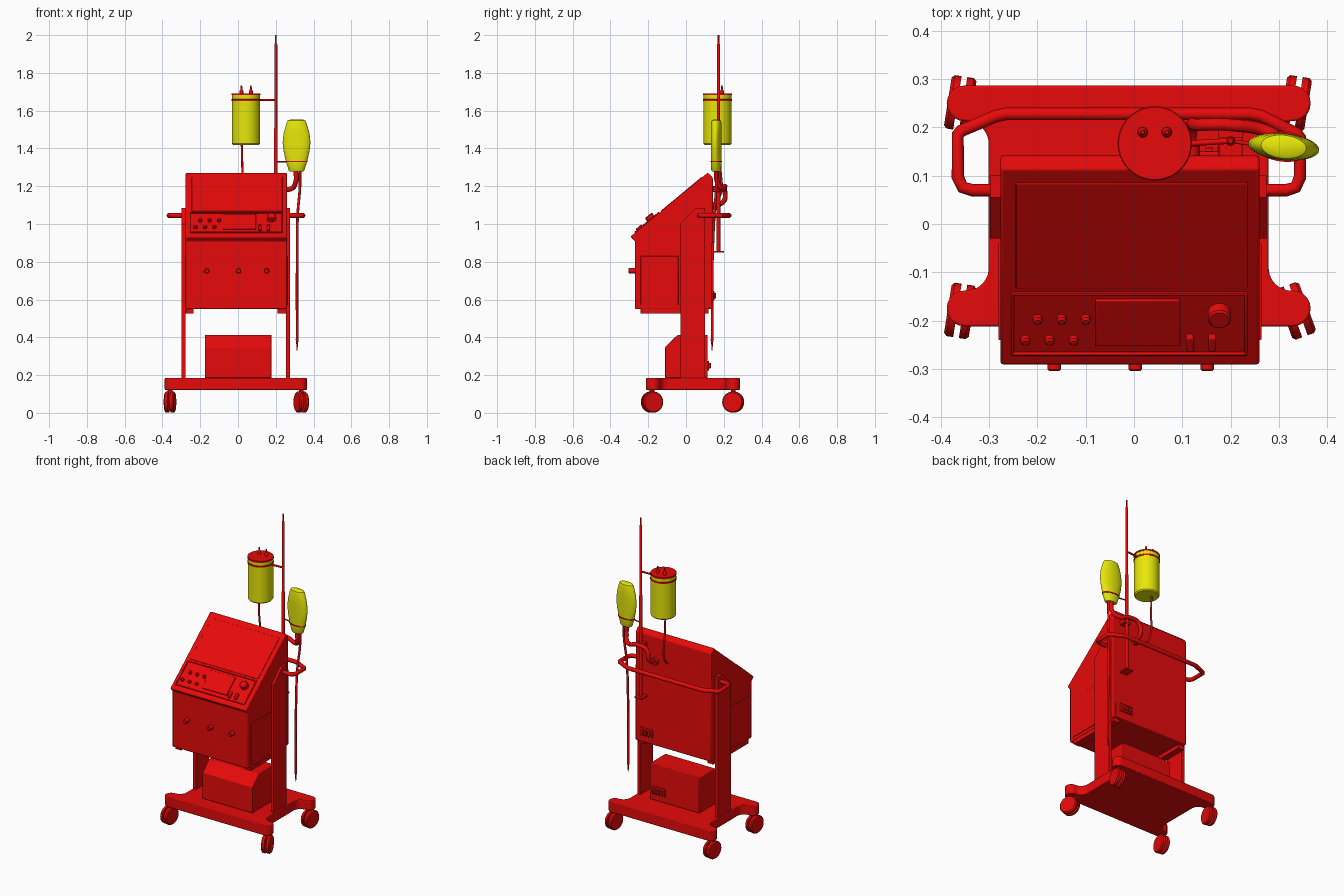
import bpy, bmesh, math
from mathutils import Vector, Matrix

cube = bpy.data.objects.get("Cube")
if cube:
    bpy.data.objects.remove(cube, do_unlink=True)


def material(name, rgb):
    m = bpy.data.materials.new(name)
    m.use_nodes = True
    m.diffuse_color = (*rgb, 1)
    m.node_tree.nodes["Principled BSDF"].inputs["Base Color"].default_value = (*rgb, 1)
    return m


RED = material("red", (0.8, 0.003, 0.003))
YELLOW = material("yellow", (0.8, 0.8, 0.003))


def finish(bm, name, mat=RED, bevel=0, loc=(0, 0, 0), rot=(0, 0, 0)):
    bmesh.ops.recalc_face_normals(bm, faces=bm.faces)
    mesh = bpy.data.meshes.new(name)
    bm.to_mesh(mesh)
    bm.free()
    mesh.materials.append(mat)
    ob = bpy.data.objects.new(name, mesh)
    bpy.context.collection.objects.link(ob)
    ob.location, ob.rotation_euler = loc, rot
    if bevel:
        mod = ob.modifiers.new("soft edges", "BEVEL")
        mod.width, mod.segments, mod.limit_method = bevel, 2, "ANGLE"
    bpy.ops.object.select_all(action="DESELECT")
    ob.select_set(True)
    bpy.context.view_layer.objects.active = ob
    bpy.ops.object.shade_smooth_by_angle(angle=math.radians(35))
    return ob


def box(name, center, size, bevel=0, rot=(0, 0, 0)):
    bm = bmesh.new()
    bmesh.ops.create_cube(bm, size=1)
    bmesh.ops.scale(bm, vec=size, verts=bm.verts)
    return finish(bm, name, RED, bevel, center, rot)


def span(name, x, y, z, bevel=0):
    """Box given by its limits on each axis."""
    lim = (x, y, z)
    return box(name, [(a + b) / 2 for a, b in lim], [b - a for a, b in lim], bevel)


def extrude(name, points, depth, bevel=0):
    bm = bmesh.new()
    face = bm.faces.new([bm.verts.new(p) for p in points])
    new = bmesh.ops.extrude_face_region(bm, geom=[face])["geom"]
    bmesh.ops.translate(bm, vec=depth, verts=[v for v in new if isinstance(v, bmesh.types.BMVert)])
    return finish(bm, name, RED, bevel)


def side_profile(name, yz, x0, x1, bevel=0):
    return extrude(name, [(x0, y, z) for y, z in yz], (x1 - x0, 0, 0), bevel)


def loft(name, rings, mat=RED, loc=(0, 0, 0), rot=(0, 0, 0), n=32):
    """Stack of elliptical rings (z, rx, ry), capped at both ends."""
    bm = bmesh.new()
    loops = [[bm.verts.new((rx * math.cos(math.tau * i / n), ry * math.sin(math.tau * i / n), z))
              for i in range(n)] for z, rx, ry in rings]
    for a, b in zip(loops, loops[1:]):
        for i in range(n):
            j = (i + 1) % n
            bm.faces.new((a[i], a[j], b[j], b[i]))
    bm.faces.new(loops[0])
    bm.faces.new(loops[-1])
    return finish(bm, name, mat, 0, loc, rot)


def disc(name, loc, r, h, rot=(0, 0, 0), mat=RED, edge=0.002, n=24):
    return loft(name, [(0, r, r), (h - edge, r, r), (h, r - edge, r - edge)], mat, loc, rot, n)


def tube(name, points, r, smooth=True):
    cu = bpy.data.curves.new(name, "CURVE")
    cu.dimensions, cu.bevel_depth, cu.bevel_resolution = "3D", r, 3
    cu.use_fill_caps, cu.resolution_u = True, 6
    sp = cu.splines.new("BEZIER" if smooth else "POLY")
    pts = sp.bezier_points if smooth else sp.points
    pts.add(len(points) - 1)
    for p, co in zip(pts, points):
        if smooth:
            p.co, p.handle_left_type, p.handle_right_type = co, "AUTO", "AUTO"
        else:
            p.co = (*co, 1)
    cu.materials.append(RED)
    ob = bpy.data.objects.new(name, cu)
    bpy.context.collection.objects.link(ob)
    bpy.ops.object.select_all(action="DESELECT")
    ob.select_set(True)
    bpy.context.view_layer.objects.active = ob
    bpy.ops.object.convert(target="MESH")
    bpy.ops.object.shade_smooth_by_angle(angle=math.radians(40))


def arc(cx, cy, r, a0, a1, n=10):
    return [(cx + r * math.cos(math.radians(a0 + (a1 - a0) * i / n)),
             cy + r * math.sin(math.radians(a0 + (a1 - a0) * i / n))) for i in range(n + 1)]


# Trolley base with four rounded feet
MID = -0.011
half = (arc(0.34, -0.175, 0.037, -90, 90) + arc(0.337, -0.091, 0.047, 270, 180)
        + arc(0.337, 0.166, 0.047, 180, 90) + arc(0.34, 0.25, 0.037, -90, 90))
outline = [(MID + x, y) for x, y in half] + [(MID - x, y) for x, y in reversed(half)]
extrude("base", [(x, y, 0.122) for x, y in outline], (0, 0, 0.062), 0.004)

# Twin-wheel castors
for name, x, y, yaw in (("front_left", 0.335, -0.18, 20), ("front_right", -0.36, -0.18, -9),
                        ("rear_left", 0.335, 0.25, -9), ("rear_right", -0.36, 0.25, -9)):
    a = math.radians(yaw)
    axle = Vector((math.cos(a), math.sin(a), 0))
    for k, s in enumerate((-1, 1)):
        c = Vector((x, y, 0.057)) + axle * 0.006 * s
        disc(f"{name}_wheel_{k}", c, 0.056, 0.02, (0, s * math.pi / 2, a), edge=0.006, n=32)
    disc(f"{name}_axle", Vector((x, y, 0.057)) - axle * 0.02, 0.012, 0.04, (0, math.pi / 2, a))
    disc(f"{name}_stem", (x, y, 0.06), 0.012, 0.065)

# Upright side posts
post = [(-0.03, 0.18), (0.1, 0.18), (0.1, 1.085), (0.055, 1.085), (-0.03, 1.0)]
side_profile("left_post", post, 0.255, 0.274)
side_profile("right_post", post, -0.298, -0.277)

# Lower supply box with sloped front
side_profile("supply_box", [(-0.11, 0.184), (0.115, 0.184), (0.115, 0.412), (-0.045, 0.412),
                            (-0.11, 0.35)], -0.176, 0.178, 0.004)

# Console body with sloped top and front lip
side_profile("console", [(-0.27, 0.55), (0.142, 0.55), (0.142, 1.245), (0.115, 1.272),
                         (-0.293, 0.934), (-0.285, 0.922), (-0.27, 0.91)], -0.277, 0.26, 0.006)
for name, x in (("left", (0.21, 0.258)), ("right", (-0.277, -0.235))):
    span(f"{name}_bottom_rail", x, (-0.24, 0.12), (0.525, 0.555), 0.003)
for name, x in (("left", 0.26), ("right", -0.277)):
    span(f"{name}_side_plate", (x - 0.004, x + 0.004), (-0.24, -0.04), (0.57, 0.83), 0.002)

# Front knobs
for i, x in enumerate((-0.165, 0.003, 0.152)):
    disc(f"front_knob_{i}", (x, -0.265, 0.752), 0.014, 0.04, (math.pi / 2, 0, 0), edge=0.004)

# Items lying on the sloped top
SLOPE = 0.83
TILT = math.atan(SLOPE)


def on_slope(x, y):
    return (x, y, 0.934 + SLOPE * (y + 0.293))


def slope_plate(name, x, y, h, bevel=0.002):
    box(name, on_slope((x[0] + x[1]) / 2, (y[0] + y[1]) / 2),
        (x[1] - x[0], (y[1] - y[0]) / math.cos(TILT), h), bevel, (TILT, 0, 0))


slope_plate("top_cover", (-0.245, 0.235), (-0.133, 0.085), 0.005)
for name, x, y in (("top", (-0.255, 0.235), (-0.146, -0.141)), ("bottom", (-0.255, 0.235), (-0.27, -0.265)),
                   ("right", (-0.255, -0.249), (-0.27, -0.141)), ("left", (0.229, 0.235), (-0.27, -0.141))):
    slope_plate(f"control_frame_{name}", x, y, 0.012)
slope_plate("screen", (-0.08, 0.095), (-0.25, -0.155), 0.012)
for i in range(3):
    for row, (x, y) in enumerate(((-0.2, -0.195), (-0.225, -0.238))):
        disc(f"button_{row}_{i}", on_slope(x + 0.05 * i, y), 0.01, 0.014, (TILT, 0, 0), edge=0.004)
for i, x in enumerate((0.116, 0.162)):
    slope_plate(f"switch_{i}", (x - 0.008, x + 0.008), (-0.258, -0.228), 0.026, 0.004)
disc("dial", on_slope(0.177, -0.183), 0.024, 0.026, (TILT, 0, 0), edge=0.004)

# Push rail around the back
rail = [(-0.285, 0.07), (-0.335, 0.07), (-0.355, 0.076), (-0.365, 0.097), (-0.365, 0.185),
        (-0.358, 0.193), (-0.285, 0.224), (-0.265, 0.228), (0.24, 0.228), (0.263, 0.224),
        (0.337, 0.187), (0.344, 0.178), (0.344, 0.097), (0.335, 0.076), (0.315, 0.07), (0.265, 0.07)]
tube("push_rail", [(x, y, 1.045) for x, y in rail], 0.013, False)

# Rear sockets
for name, x, y, z in (("console", 0.18, 0.142, 0.62), ("supply", 0.11, 0.115, 0.25)):
    span(f"{name}_socket", (x - 0.045, x + 0.045), (y - 0.005, y + 0.008), (z - 0.025, z + 0.025), 0.003)
    for i in (-1, 0, 1):
        span(f"{name}_socket_pin_{i}", (x + i * 0.024 - 0.008, x + i * 0.024 + 0.008),
             (y, y + 0.017), (z - 0.014, z + 0.014), 0.002)

# Tall pole and its brackets
PX, PY = 0.2, 0.172
loft("pole", [(0.85, 0.01, 0.01), (1.5, 0.01, 0.01), (1.505, 0.008, 0.008), (1.95, 0.008, 0.008),
              (1.955, 0.005, 0.005), (2.0, 0.005, 0.005)], RED, (PX, PY, 0), n=16)
span("pole_foot", (0.175, 0.225), (0.135, 0.2), (0.85, 0.858))
span("pole_clamp", (0.177, 0.225), (0.135, 0.18), (1.17, 1.2), 0.003)

# Collection canister with lid, ring, spouts and arm
CX, CY = 0.043, 0.167
loft("canister", [(1.418, 0.068, 0.068), (1.425, 0.074, 0.074), (1.685, 0.074, 0.074)],
     YELLOW, (CX, CY, 0), n=40)
disc("canister_lid", (CX, CY, 1.682), 0.077, 0.01, n=40)
disc("canister_ring", (CX, CY, 1.652), 0.077, 0.01, n=40)
tube("canister_arm", [(CX + 0.07, CY, 1.657), (PX, PY, 1.657)], 0.006, False)
for i, x in enumerate((0.018, 0.068)):
    loft(f"lid_spout_{i}", [(1.69, 0.011, 0.011), (1.705, 0.01, 0.01), (1.71, 0.006, 0.006),
                            (1.733, 0.004, 0.004)], RED, (x, 0.19, 0), n=16)
tube("canister_hose", [(0.02, 0.18, 1.425), (0.023, 0.182, 1.3), (0.03, 0.18, 1.15),
                       (0.035, 0.14, 1.1)], 0.006)

# Reservoir bag with holder ring
bag = [(1.278, 0.036, 0.022), (1.285, 0.042, 0.026), (1.33, 0.056, 0.027), (1.38, 0.068, 0.028),
       (1.43, 0.074, 0.028), (1.48, 0.069, 0.028), (1.535, 0.053, 0.027), (1.547, 0.047, 0.024),
       (1.552, 0.036, 0.016)]
BAG = (0.31, 0.16, 0)
loft("reservoir_bag", bag, YELLOW, BAG, (0, 0, -0.1))
loft("bag_ring", [(1.327, 0.058, 0.031), (1.333, 0.059, 0.031)], RED, BAG, (0, 0, -0.1))
tube("bag_arm", [(PX, PY, 1.33), (0.26, 0.163, 1.33)], 0.004, False)

# Hoses
tube("thick_hose", [(0.305, 0.16, 1.285), (0.306, 0.165, 1.225), (0.28, 0.19, 1.185), (0.2, 0.205, 1.2),
                    (0.135, 0.205, 1.185), (0.12, 0.2, 1.12), (0.115, 0.135, 1.095)], 0.013)
disc("hose_port", (0.115, 0.138, 1.095), 0.022, 0.025, (-math.pi / 2, 0, 0))
tube("thin_hose", [(0.328, 0.16, 1.285), (0.328, 0.16, 1.2), (0.316, 0.15, 1.05), (0.313, 0.14, 0.8),
                   (0.313, 0.138, 0.38)], 0.007)
loft("hose_tip", [(0.33, 0.002, 0.002), (0.37, 0.005, 0.005), (0.39, 0.008, 0.008)], RED,
     (0.313, 0.138, 0), n=12)
